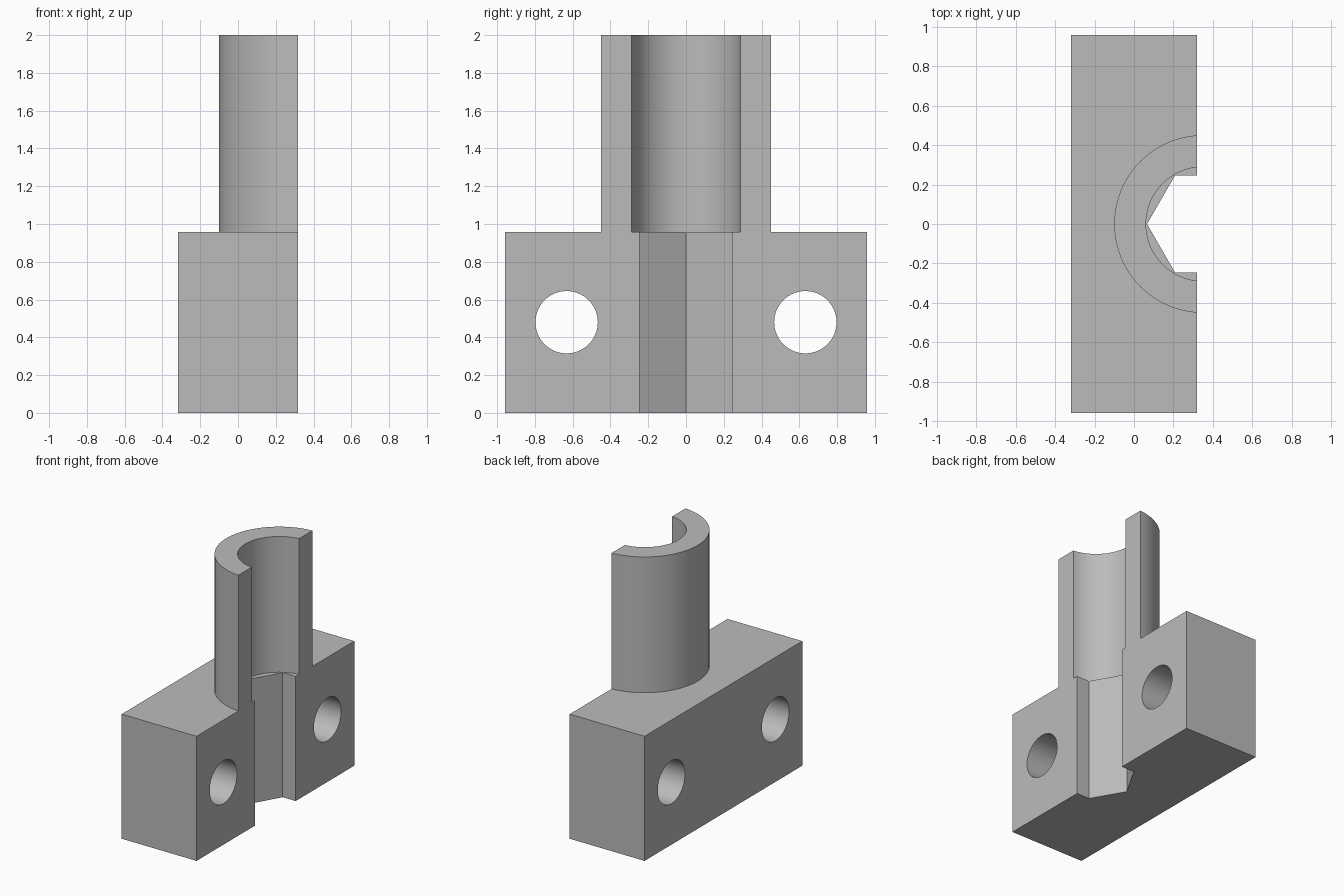
import bpy, bmesh, math
from mathutils import Matrix

cube = bpy.data.objects.get("Cube")
if cube:
    bpy.data.objects.remove(cube, do_unlink=True)

FACE_X = 0.318    # flat mating face
HALF_Y = 0.957
BLOCK_TOP = 0.957
AXIS_X = 0.35     # shared axis of the tube and the hexagonal groove

grey = bpy.data.materials.new("plain grey")
grey.use_nodes = True
colour = (0.5, 0.5, 0.5, 1)
grey.diffuse_color = colour
grey.node_tree.nodes["Principled BSDF"].inputs["Base Color"].default_value = colour


def finish(name, bm):
    bmesh.ops.recalc_face_normals(bm, faces=bm.faces)
    mesh = bpy.data.meshes.new(name)
    bm.to_mesh(mesh)
    bm.free()
    mesh.materials.append(grey)
    obj = bpy.data.objects.new(name, mesh)
    bpy.context.collection.objects.link(obj)
    return obj


def extrude_profile(name, points, z0, z1):
    bm = bmesh.new()
    face = bm.faces.new([bm.verts.new((x, y, z0)) for x, y in points])
    new = bmesh.ops.extrude_face_region(bm, geom=[face], use_keep_orig=True)["geom"]
    bmesh.ops.translate(bm, vec=(0, 0, z1 - z0),
                        verts=[v for v in new if isinstance(v, bmesh.types.BMVert)])
    return finish(name, bm)


def smooth(obj):
    bpy.ops.object.select_all(action='DESELECT')
    obj.select_set(True)
    bpy.context.view_layer.objects.active = obj
    bpy.ops.object.shade_smooth_by_angle(angle=math.radians(30))


# Clamp block with a half-hexagon groove
hex_r = 0.284
flat = hex_r * math.sqrt(3) / 2
corner_x = AXIS_X - hex_r / 2
block = extrude_profile("clamp_block", [
    (-FACE_X, -HALF_Y), (FACE_X, -HALF_Y), (FACE_X, -flat), (corner_x, -flat),
    (AXIS_X - hex_r, 0), (corner_x, flat), (FACE_X, flat),
    (FACE_X, HALF_Y), (-FACE_X, HALF_Y)], 0, BLOCK_TOP)

# Two bolt holes through the block
for side, y in (("front", -0.632), ("back", 0.632)):
    bm = bmesh.new()
    bmesh.ops.create_cone(bm, cap_ends=True, segments=64, radius1=0.165, radius2=0.165,
                          depth=1, matrix=Matrix.Translation((0, y, 0.48))
                          @ Matrix.Rotation(math.pi / 2, 4, 'Y'))
    cutter = finish(side + "_hole_cutter", bm)
    cutter.hide_render = True
    cut = block.modifiers.new(side + "_hole", 'BOOLEAN')
    cut.operation = 'DIFFERENCE'
    cut.solver = 'EXACT'
    cut.object = cutter
    bpy.context.view_layer.objects.active = block
    bpy.ops.object.modifier_apply(modifier=cut.name)
    bpy.data.objects.remove(cutter, do_unlink=True)
smooth(block)


# Half tube, trimmed flush with the mating face
def arc(radius, steps=64):
    start = math.acos((FACE_X - AXIS_X) / radius)
    sweep = 2 * (math.pi - start)
    return [(AXIS_X + radius * math.cos(start + sweep * i / steps),
             radius * math.sin(start + sweep * i / steps)) for i in range(steps + 1)]


tube = extrude_profile("half_tube", arc(0.45) + arc(0.289)[::-1], BLOCK_TOP, 2)
smooth(tube)
